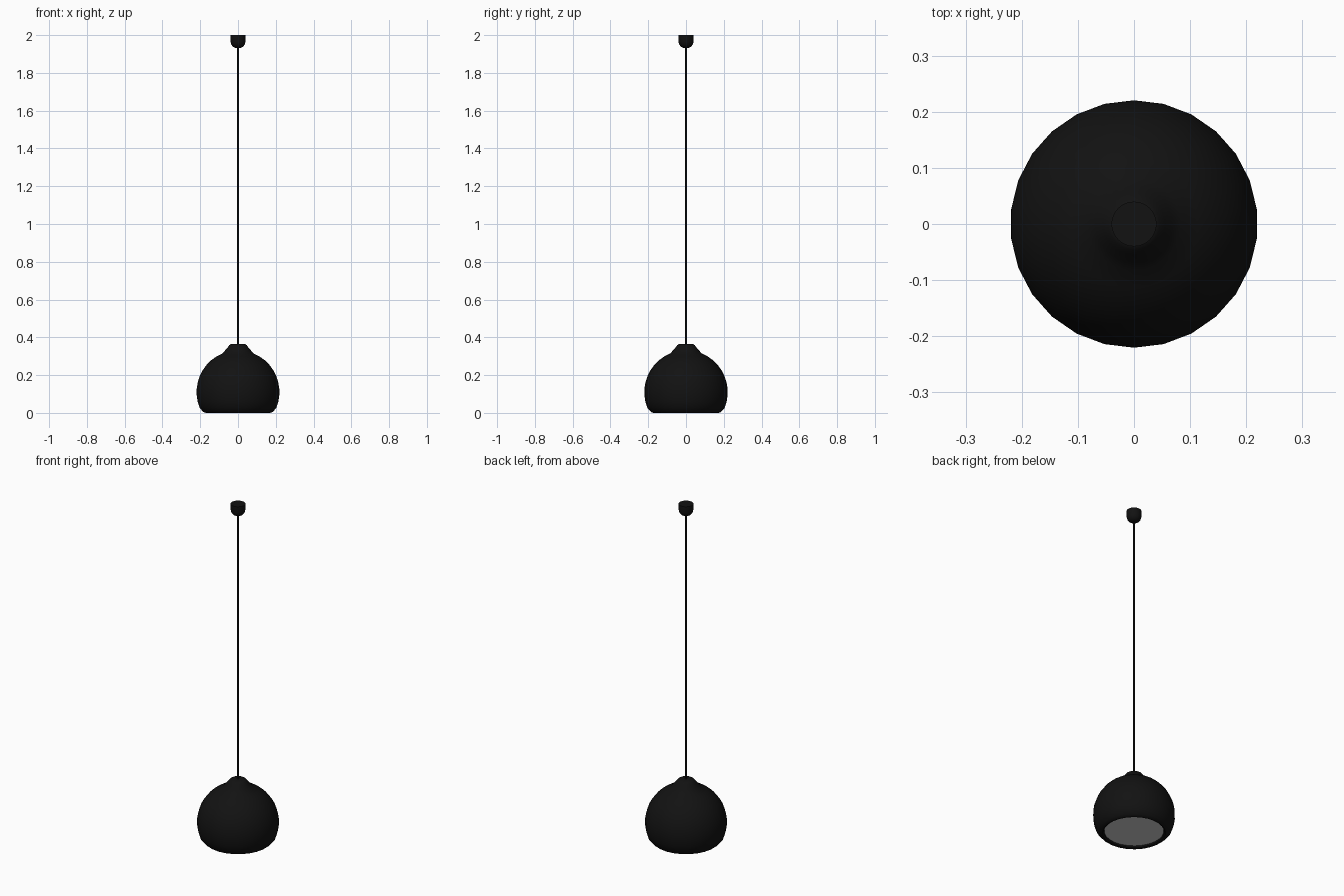
import bpy, bmesh, math

if "Cube" in bpy.data.objects:
    bpy.data.objects.remove(bpy.data.objects["Cube"])

SIDES = 26


def material(name, rgb):
    m = bpy.data.materials.new(name)
    m.diffuse_color = (*rgb, 1)
    m.use_nodes = True
    m.node_tree.nodes["Principled BSDF"].inputs["Base Color"].default_value = m.diffuse_color
    return m


def lathe(name, profile, mat=None, sides=SIDES, angle=40):
    """Revolve (radius, z) points about z; radius 0 closes to a pole."""
    bm = bmesh.new()
    rings = []
    for r, z in profile:
        if r == 0:
            rings.append([bm.verts.new((0, 0, z))] * sides)
        else:
            rings.append([bm.verts.new((r * math.sin(2 * math.pi * i / sides),
                                        r * math.cos(2 * math.pi * i / sides), z))
                          for i in range(sides)])
    for a, b in zip(rings, rings[1:]):
        for i in range(sides):
            j = (i + 1) % sides
            bm.faces.new(list(dict.fromkeys((a[i], a[j], b[j], b[i]))))
    bmesh.ops.recalc_face_normals(bm, faces=bm.faces)
    me = bpy.data.meshes.new(name)
    bm.to_mesh(me)
    bm.free()
    ob = bpy.data.objects.new(name, me)
    bpy.context.collection.objects.link(ob)
    if mat:
        me.materials.append(mat)
    bpy.ops.object.select_all(action='DESELECT')
    ob.select_set(True)
    bpy.context.view_layer.objects.active = ob
    bpy.ops.object.shade_smooth_by_angle(angle=math.radians(angle))
    return ob


black = material("black", (0.006, 0.006, 0.006))
grey = material("diffuser_grey", (0.8, 0.8, 0.8))

# Shade: rolled lip, spherical body, concave neck, flat cap
R, CZ = 0.221, 0.11
body = [(R * math.cos(math.radians(t)), CZ + R * math.sin(math.radians(t)))
        for t in range(-22, 69, 9)]
shade = [(0.160, 0.014), (0.163, 0.004), (0.170, 0.0), (0.181, 0.002), (0.190, 0.010)]
shade += body + [(0.068, 0.332), (0.055, 0.347), (0.046, 0.359), (0.037, 0.365), (0, 0.365)]
lathe("shade", shade, black)

# Flat light diffuser in the opening
lathe("diffuser", [(0.161, 0.012), (0, 0.012)], grey)

# Hanging cable
lathe("cable", [(0.005, 0.36), (0.005, 1.94)], black, sides=10)

# Ceiling canopy with rounded underside
lathe("ceiling_canopy", [(0, 1.932), (0.015, 1.933), (0.027, 1.939), (0.036, 1.950),
                         (0.040, 1.965), (0.040, 2.0), (0, 2.0)], black)
